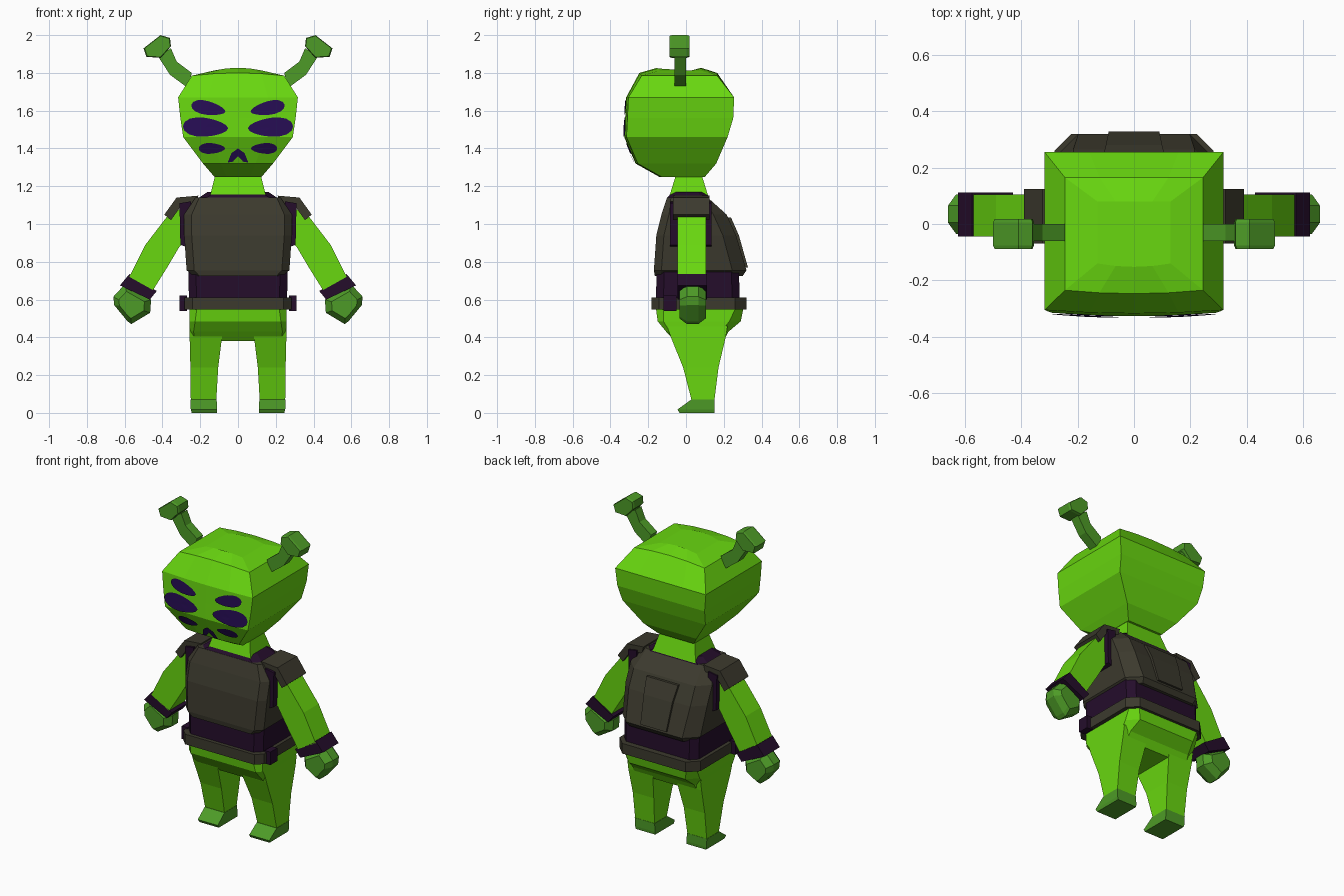
import bpy, bmesh, math
from mathutils import Vector
from mathutils.bvhtree import BVHTree

if "Cube" in bpy.data.objects:
    bpy.data.objects.remove(bpy.data.objects["Cube"])


def material(name, rgb):
    m = bpy.data.materials.new(name)
    m.use_nodes = True
    m.diffuse_color = (*rgb, 1)
    m.node_tree.nodes["Principled BSDF"].inputs["Base Color"].default_value = (*rgb, 1)
    return m


SKIN = material("bright green skin", (0.14, 0.68, 0.005))
DARK_SKIN = material("dark green skin", (0.075, 0.33, 0.02))
ARMOR = material("olive grey armor", (0.045, 0.042, 0.027))
SUIT = material("dark purple cloth", (0.018, 0.004, 0.024))
EYE = material("indigo eye", (0.02, 0.004, 0.09))


def finish(name, bm, mat, mirror=False):
    bmesh.ops.recalc_face_normals(bm, faces=bm.faces)
    mesh = bpy.data.meshes.new(name)
    bm.to_mesh(mesh)
    bm.free()
    mesh.materials.append(mat)
    obj = bpy.data.objects.new(name, mesh)
    bpy.context.collection.objects.link(obj)
    if mirror:
        obj.modifiers.new("Mirror", 'MIRROR').use_mirror_merge = False
    return obj


def loft(name, rings, mat, mirror=False):
    """Skin a list of equal-length point rings and cap both ends."""
    bm = bmesh.new()
    rows = [[bm.verts.new(p) for p in ring] for ring in rings]
    n = len(rows[0])
    for a, b in zip(rows, rows[1:]):
        for i in range(n):
            j = (i + 1) % n
            bm.faces.new((a[i], a[j], b[j], b[i]))
    bm.faces.new(rows[0])
    bm.faces.new(rows[-1])
    return finish(name, bm, mat, mirror)


def oct_ring(z, hx, yf, yb, cf=0.04, cb=0.04):
    """Rectangle with chamfered corners, front and back cut separately."""
    return [(-hx, yf + cf, z), (-hx + cf, yf, z), (hx - cf, yf, z), (hx, yf + cf, z),
            (hx, yb - cb, z), (hx - cb, yb, z), (-hx + cb, yb, z), (-hx, yb - cb, z)]


def box_ring(z, x0, x1, yf, yb):
    return [(x0, yf, z), (x1, yf, z), (x1, yb, z), (x0, yb, z)]


def limb(name, pairs, y0, y1, mat):
    """Four-sided tube through pairs of outer and inner (x, z) edge points."""
    rings = [[(ox, y0, oz), (ix, y0, iz), (ix, y1, iz), (ox, y1, oz)]
             for (ox, oz), (ix, iz) in pairs]
    return loft(name, rings, mat, True)


def pebble(name, outline, y0, y1, mat, shrink, rim):
    """Extruded (x, z) outline with narrowed ends."""
    cx = sum(p[0] for p in outline) / len(outline)
    cz = sum(p[1] for p in outline) / len(outline)
    rings = [[(cx + (x - cx) * s, y, cz + (z - cz) * s) for x, z in outline]
             for y, s in ((y0, shrink), (y0 + rim, 1), (y1 - rim, 1), (y1, shrink))]
    return loft(name, rings, mat, True)


# Head: softly bulging square rings
def head_ring(z, hx, yf, yb, crown=0.0):
    corners = [(-1, -1), (1, -1), (1, 1), (-1, 1)]
    ring = []
    for k in range(4):
        (u0, v0), (u1, v1) = corners[k], corners[(k + 1) % 4]
        for s in range(4):
            u, v = u0 + (u1 - u0) * s / 4, v0 + (v1 - v0) * s / 4
            y = (yf + yb) / 2 + v * (yb - yf) / 2
            if v == -1:
                y -= 0.012 * (1 - u * u)
            ring.append((u * hx, y, z + crown * (1 - u * u)))
    return ring


head = loft("head", [
    head_ring(1.25, 0.125, -0.13, 0.10),
    head_ring(1.32, 0.185, -0.255, 0.16),
    head_ring(1.46, 0.29, -0.315, 0.22),
    head_ring(1.56, 0.305, -0.31, 0.25),
    head_ring(1.67, 0.317, -0.305, 0.255),
    head_ring(1.785, 0.245, -0.235, 0.165, 0.015),
    head_ring(1.812, 0.13, -0.14, 0.08, 0.015)], SKIN)
surface = BVHTree.FromPolygons([v.co for v in head.data.vertices],
                               [p.vertices for p in head.data.polygons])


# Painted face marks laid onto the front of the head
def face_mark(name, outline, center, mirror):
    bm = bmesh.new()

    def place(x, z):
        hit = surface.ray_cast(Vector((x, -2, z)), Vector((0, 1, 0)))[0]
        return bm.verts.new((x, (hit.y if hit else -0.26) - 0.007, z))

    hub = place(*center)
    mid = [place((x + center[0]) / 2, (z + center[1]) / 2) for x, z in outline]
    rim = [place(x, z) for x, z in outline]
    for i in range(len(rim)):
        j = (i + 1) % len(rim)
        bm.faces.new((hub, mid[i], mid[j]))
        bm.faces.new((mid[i], rim[i], rim[j], mid[j]))
    obj = finish(name, bm, EYE, mirror)
    for p in obj.data.polygons:
        if p.normal.y > 0:
            p.flip()


def eye(name, cx, cz, hw, hh, tilt):
    outline = []
    for i in range(16):
        a = math.tau * i / 16
        u = hw * math.cos(a)
        w = hh * math.sin(a) * (1 + 0.25 * math.cos(a))
        outline.append((cx + u * math.cos(tilt) - w * math.sin(tilt),
                        cz + u * math.sin(tilt) + w * math.cos(tilt)))
    face_mark(name, outline, (cx, cz), True)


eye("upper_eyes", 0.157, 1.613, 0.092, 0.036, 0.2)
eye("middle_eyes", 0.172, 1.512, 0.12, 0.05, 0.05)
eye("lower_eyes", 0.138, 1.40, 0.07, 0.028, 0.0)
half = [(0.035, 1.375), (0.055, 1.325), (0.027, 1.33)]
face_mark("nose_mark", [(0, 1.40)] + half + [(0, 1.36)] + [(-x, z) for x, z in half[::-1]],
          (0, 1.375), False)

# Antennae
limb("antenna_stalks", [((0.265, 1.72), (0.245, 1.80)), ((0.36, 1.79), (0.325, 1.86)),
                        ((0.425, 1.89), (0.355, 1.93))], -0.06, 0.0, DARK_SKIN)
pebble("antenna_tips", [(0.50, 1.93), (0.485, 1.885), (0.41, 1.88), (0.355, 1.94),
                        (0.36, 1.985), (0.41, 2.0)], -0.088, 0.018, DARK_SKIN, 0.93, 0.012)

# Neck and undersuit
loft("neck", [box_ring(1.14, -0.15, 0.15, -0.09, 0.12),
              box_ring(1.27, -0.118, 0.118, -0.05, 0.08)], SKIN)
loft("undersuit", [oct_ring(0.58, 0.26, -0.16, 0.285), oct_ring(0.76, 0.262, -0.155, 0.28),
                   oct_ring(1.10, 0.24, -0.10, 0.13), oct_ring(1.14, 0.205, -0.098, 0.12),
                   oct_ring(1.17, 0.16, -0.075, 0.105)], SUIT)

# Armored vest, flaring towards the lower back
loft("vest", [oct_ring(0.725, 0.235, -0.165, 0.30, 0.03, 0.05),
              oct_ring(0.755, 0.272, -0.17, 0.32, 0.04, 0.075),
              oct_ring(0.94, 0.285, -0.157, 0.265, 0.04, 0.07),
              oct_ring(1.05, 0.285, -0.13, 0.215, 0.04, 0.07),
              oct_ring(1.14, 0.225, -0.10, 0.115, 0.02, 0.03)], ARMOR)
loft("back_panel", [box_ring(0.77, -0.09, 0.09, 0.25, 0.328),
                    box_ring(0.94, -0.10, 0.10, 0.20, 0.28),
                    box_ring(1.035, -0.11, 0.11, 0.15, 0.238)], ARMOR)
limb("armhole_trim", [((0.31, 1.11), (0.305, 0.89)), ((0.25, 1.12), (0.25, 0.87))],
     -0.085, 0.135, SUIT)
limb("shoulder_pads", [((0.21, 1.15), (0.22, 1.11)), ((0.325, 1.14), (0.305, 1.09)),
                       ((0.39, 1.05), (0.355, 1.02))], -0.07, 0.125, ARMOR)

# Arms
limb("arms", [((0.27, 1.10), (0.27, 0.92)), ((0.375, 1.04), (0.31, 0.88)),
              ((0.49, 0.89), (0.375, 0.77)), ((0.575, 0.72), (0.45, 0.65))],
     -0.045, 0.105, SKIN)
limb("wrist_cuffs", [((0.575, 0.735), (0.43, 0.645)), ((0.625, 0.675), (0.467, 0.60))],
     -0.045, 0.112, SUIT)
pebble("hands", [(0.60, 0.68), (0.66, 0.615), (0.655, 0.57), (0.585, 0.485), (0.565, 0.47),
                 (0.465, 0.53), (0.46, 0.60)], -0.035, 0.105, DARK_SKIN, 0.68, 0.04)

# Belt and side clips
loft("belt", [oct_ring(z, 0.282, -0.182, 0.32, 0.04, 0.06) for z in (0.548, 0.612)], ARMOR)
loft("belt_clips", [box_ring(z, 0.27, 0.31, -0.12, -0.05) for z in (0.54, 0.622)], SUIT, True)

# Hips, legs and feet
loft("hips", [oct_ring(0.38, 0.25, -0.06, 0.20, 0.02, 0.03),
              oct_ring(0.43, 0.255, -0.105, 0.225, 0.02, 0.04),
              oct_ring(0.485, 0.257, -0.15, 0.29, 0.03, 0.06),
              oct_ring(0.56, 0.257, -0.16, 0.305)], SKIN)
loft("legs", [box_ring(0.065, 0.115, 0.25, 0.03, 0.15),
              box_ring(0.24, 0.105, 0.252, -0.015, 0.172),
              box_ring(0.40, 0.085, 0.256, -0.08, 0.21),
              box_ring(0.46, 0.08, 0.256, -0.10, 0.22)], SKIN, True)
loft("feet", [box_ring(0, 0.11, 0.245, -0.035, 0.15),
              box_ring(0.018, 0.11, 0.25, -0.045, 0.152),
              box_ring(0.07, 0.113, 0.252, 0.027, 0.152)], DARK_SKIN, True)
